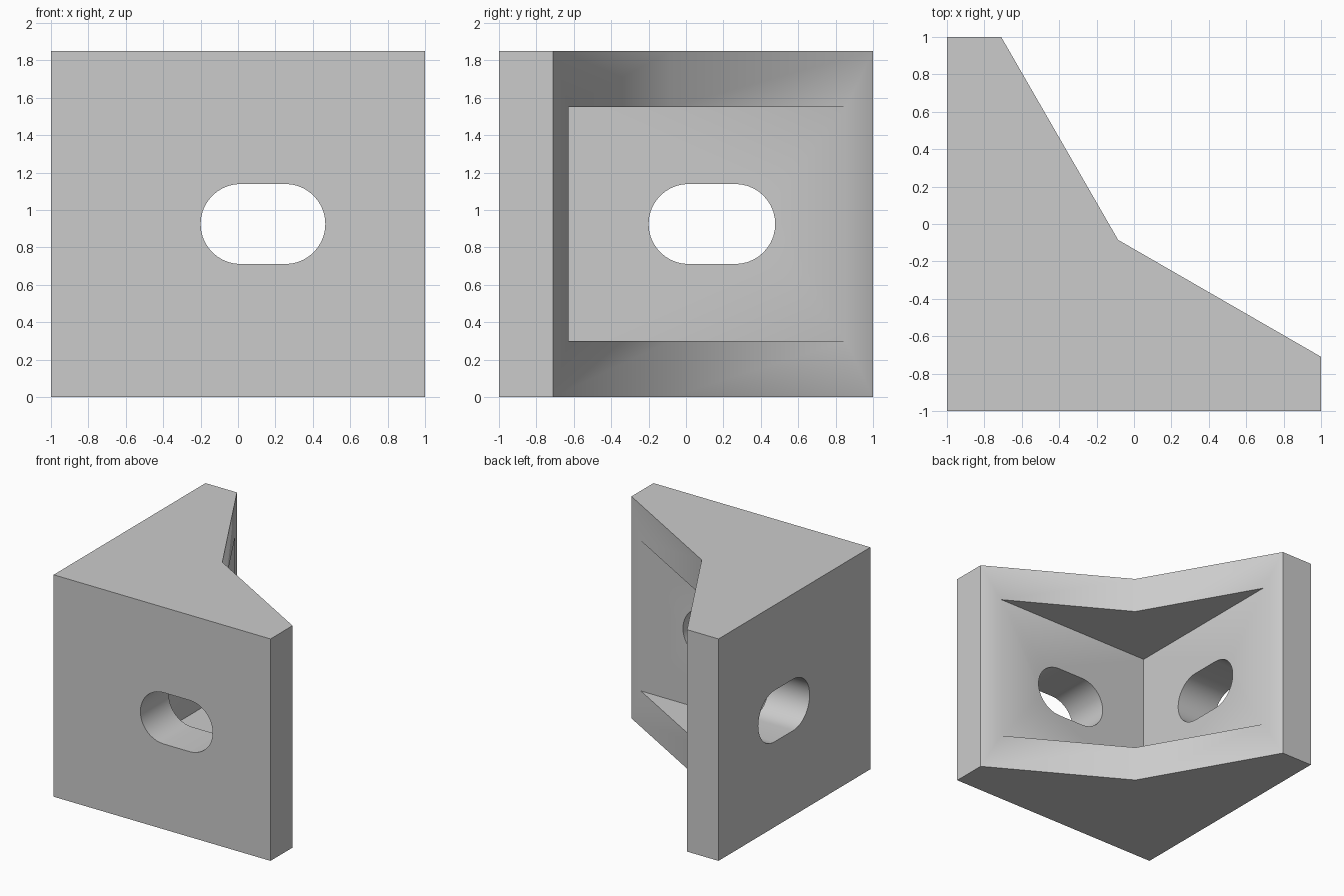
import bpy, bmesh, math
from mathutils import Matrix

cube = bpy.data.objects.get("Cube")
if cube:
    bpy.data.objects.remove(cube, do_unlink=True)

HEIGHT = 1.85
MID = HEIGHT / 2
WALL = -0.627          # inner face of both plates
SLOT_R = 0.214

grey = bpy.data.materials.new("light grey")
grey.use_nodes = True
colour = (0.6, 0.6, 0.6, 1)
grey.diffuse_color = colour
grey.node_tree.nodes["Principled BSDF"].inputs["Base Color"].default_value = colour


def prism(name, outline, depth, matrix=Matrix()):
    """Extrude a flat outline along its local z, then place it."""
    bm = bmesh.new()
    face = bm.faces.new([bm.verts.new((x, y, 0)) for x, y in outline])
    out = bmesh.ops.extrude_face_region(bm, geom=[face])
    top = [v for v in out["geom"] if isinstance(v, bmesh.types.BMVert)]
    bmesh.ops.translate(bm, verts=top, vec=(0, 0, depth))
    bm.transform(matrix)
    bmesh.ops.recalc_face_normals(bm, faces=bm.faces)
    mesh = bpy.data.meshes.new(name)
    bm.to_mesh(mesh)
    bm.free()
    mesh.materials.append(grey)
    obj = bpy.data.objects.new(name, mesh)
    bpy.context.collection.objects.link(obj)
    return obj


def slot_outline(start, end, steps=20):
    """Rounded slot between two end positions, centred on mid height."""
    points = []
    for centre, turn in ((end - SLOT_R, -90), (start + SLOT_R, 90)):
        for i in range(steps + 1):
            a = math.radians(turn + 180 * i / steps)
            points.append((centre + SLOT_R * math.cos(a), MID + SLOT_R * math.sin(a)))
    return points


# Corner bracket body: two plates joined by sloping gussets
bracket = prism("corner_bracket", [(-1, -1), (1, -1), (1, -0.71), (-0.085, -0.085),
                                   (-0.71, 1), (-1, 1)], HEIGHT)

# Pocket between the upper and lower gussets
pocket = prism("pocket_cutter", [(WALL, WALL), (2, WALL), (2, 2), (WALL, 2)],
               1.252, Matrix.Translation((0, 0, 0.299)))

# Bolt slots through the front plate and the side plate
upright = Matrix.Rotation(math.pi / 2, 4, "X")
front_slot = prism("front_slot_cutter", slot_outline(-0.2, 0.467), 0.8,
                   Matrix.Translation((0, -0.4, 0)) @ upright)
side_slot = prism("side_slot_cutter", slot_outline(-0.2, 0.477), 0.8,
                  Matrix.Translation((-1.2, 0, 0)) @ Matrix.Rotation(math.pi / 2, 4, "Z") @ upright)

bpy.ops.object.select_all(action="DESELECT")
bracket.select_set(True)
bpy.context.view_layer.objects.active = bracket
for cutter in (pocket, front_slot, side_slot):
    mod = bracket.modifiers.new(cutter.name, "BOOLEAN")
    mod.operation = "DIFFERENCE"
    mod.solver = "EXACT"
    mod.object = cutter
    bpy.ops.object.modifier_apply(modifier=mod.name)
    bpy.data.objects.remove(cutter, do_unlink=True)

# Soft crease down the gussets, crisp edges elsewhere
bpy.ops.object.shade_smooth_by_angle(angle=math.radians(35))
